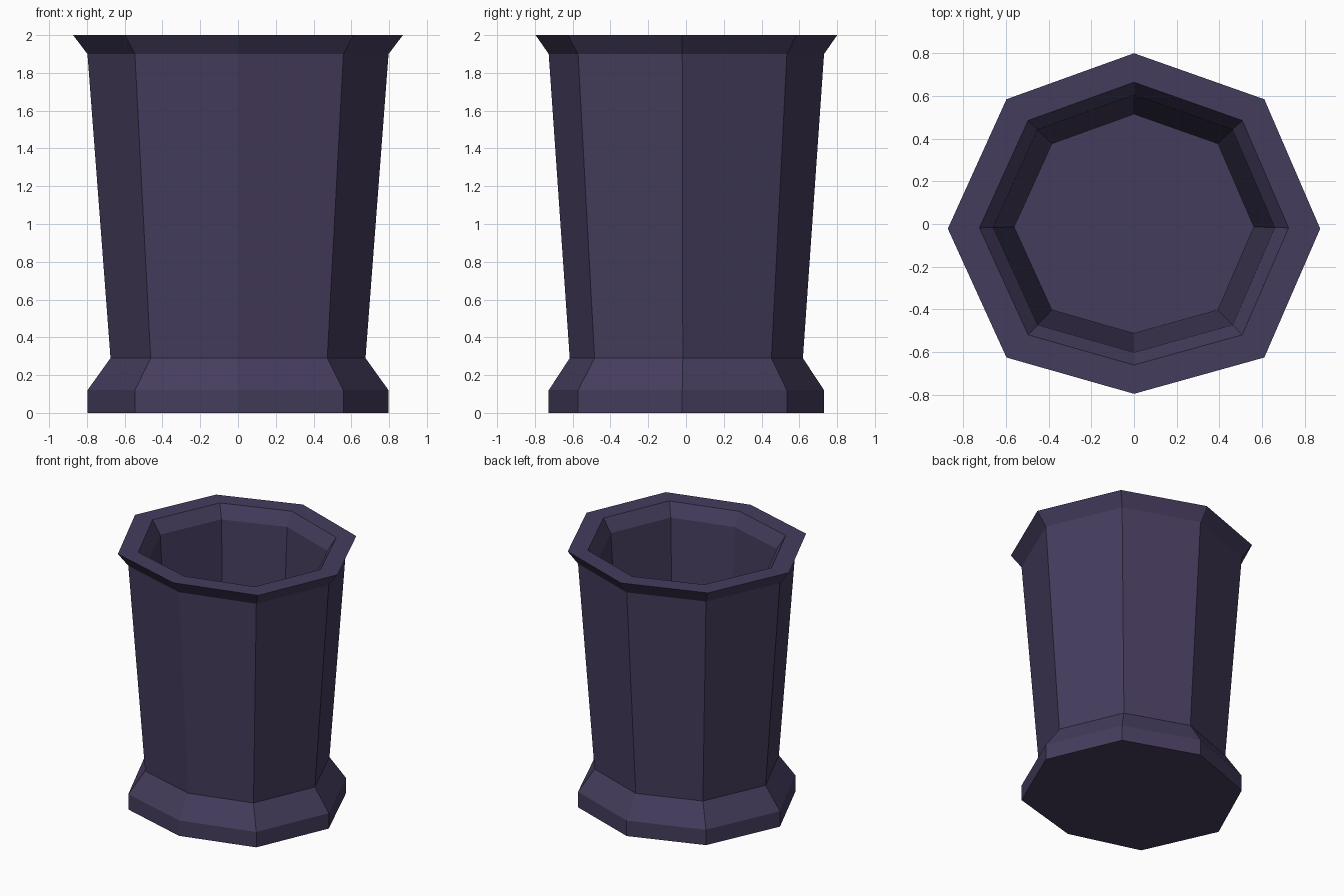
import bpy, bmesh

if "Cube" in bpy.data.objects:
    bpy.data.objects.remove(bpy.data.objects["Cube"])

# Slightly squashed eight-sided outline (relative to half-width)
outline = [(0, .917), (.70, .67), (1, -.025), (.70, -.717),
           (0, -.912), (-.685, -.717), (-1, -.025), (-.685, .67)]
outline.reverse()  # counter-clockwise

# Half-width and height: foot, flared plinth, body, lip, then inside down to floor
profile = [(.797, 0), (.797, .12), (.675, .29), (.797, 1.9), (.873, 2.0),
           (.725, 2.0), (.66, 1.9), (.562, .29)]

bm = bmesh.new()
rings = [[bm.verts.new((x * r, y * r, z)) for x, y in outline] for r, z in profile]
for a, b in zip(rings, rings[1:]):
    for i in range(8):
        j = (i + 1) % 8
        bm.faces.new((a[i], a[j], b[j], b[i]))
bm.faces.new(rings[0][::-1])   # underside
bm.faces.new(rings[-1])        # inner floor
bmesh.ops.recalc_face_normals(bm, faces=bm.faces)

mesh = bpy.data.meshes.new("pot")
bm.to_mesh(mesh)
bm.free()
pot = bpy.data.objects.new("pot", mesh)
bpy.context.collection.objects.link(pot)

mat = bpy.data.materials.new("dark purple")
mat.diffuse_color = (.060, .046, .110, 1)
mat.use_nodes = True
mat.node_tree.nodes["Principled BSDF"].inputs["Base Color"].default_value = mat.diffuse_color
mesh.materials.append(mat)
